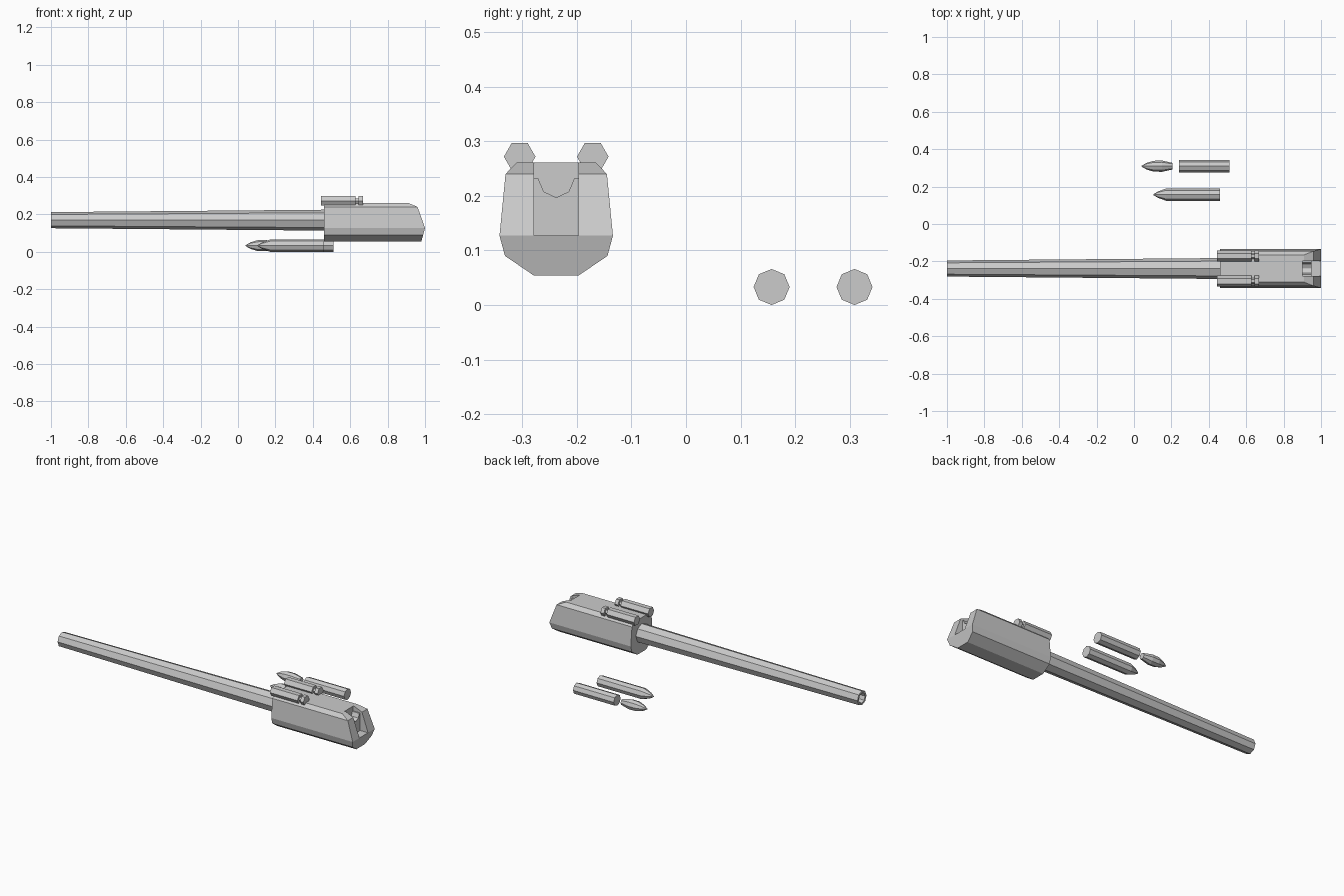
import bpy, bmesh
from math import cos, sin, pi

cube = bpy.data.objects.get("Cube")
if cube:
    bpy.data.objects.remove(cube, do_unlink=True)

GUN_Y = -0.238

steel = bpy.data.materials.new("grey_steel")
steel.use_nodes = True
GREY = (0.6, 0.6, 0.6, 1)
steel.diffuse_color = GREY
steel.node_tree.nodes["Principled BSDF"].inputs["Base Color"].default_value = GREY


def finish(name, bm):
    bmesh.ops.recalc_face_normals(bm, faces=bm.faces)
    mesh = bpy.data.meshes.new(name)
    bm.to_mesh(mesh)
    bm.free()
    mesh.materials.append(steel)
    ob = bpy.data.objects.new(name, mesh)
    bpy.context.collection.objects.link(ob)
    return ob


def lathe(name, profile, y, z, sides):
    """Turn (x, radius) pairs around an axis along x and cap both ends."""
    bm = bmesh.new()
    rings = [[bm.verts.new((x, y + r * cos(2 * pi * i / sides), z + r * sin(2 * pi * i / sides)))
              for i in range(sides)] for x, r in profile]
    for a, b in zip(rings, rings[1:]):
        for i in range(sides):
            j = (i + 1) % sides
            bm.faces.new((a[i], a[j], b[j], b[i]))
    bm.faces.new(rings[0])
    bm.faces.new(rings[-1])
    return finish(name, bm)


def prism(name, outline, direction, place):
    """Extrude a closed 2D outline; place maps its points into space."""
    bm = bmesh.new()
    face = bm.faces.new([bm.verts.new(place(*p)) for p in outline])
    new = bmesh.ops.extrude_face_region(bm, geom=[face])["geom"]
    bmesh.ops.translate(bm, vec=direction, verts=[v for v in new if isinstance(v, bmesh.types.BMVert)])
    return finish(name, bm)


def mirrored(half):
    return half + [(-y, z) for y, z in reversed(half)]


def cut(ob, cutter, operation="DIFFERENCE"):
    mod = ob.modifiers.new(operation.title(), "BOOLEAN")
    mod.operation = operation
    mod.solver = "EXACT"
    mod.object = cutter
    cutter.hide_render = True
    cutter.hide_viewport = True
    bpy.context.view_layer.objects.active = ob
    bpy.ops.object.modifier_apply(modifier=mod.name)
    bpy.data.objects.remove(cutter, do_unlink=True)


# Breech housing: faceted section trimmed to the sloped rear outline
section = mirrored([(0.041, 0.054), (0.094, 0.09), (0.104, 0.127), (0.093, 0.24), (0.073, 0.261)])
breech = prism("breech_housing", section, (0.6, 0, 0), lambda y, z: (0.46, GUN_Y + y, z))
side = [(0.4, 0), (0.965, 0), (0.98, 0.054), (1, 0.127), (0.96, 0.24), (0.91, 0.261), (0.9, 0.3), (0.4, 0.3)]
cut(breech, prism("side_trim", side, (0, 0.4, 0), lambda x, z: (x, GUN_Y - 0.2, z)), "INTERSECT")

# Loading slot open to the top and rear
slot = [(0.902, 0.127), (1.1, 0.127), (1.1, 0.35), (0.902, 0.35)]
cut(breech, prism("slot_cutter", slot, (0, 0.082, 0), lambda x, z: (x, GUN_Y - 0.041, z)))

# Breech block with a cradle groove
block = mirrored([(0.041, 0.127), (0.041, 0.232), (0.033, 0.232), (0.023, 0.208), (0.002, 0.198)])
prism("breech_block", block, (0.047, 0, 0), lambda y, z: (0.901, GUN_Y + y, z))

# Tapered barrel with an open bore
lathe("barrel", [(0.48, 0.056), (-1, 0.043), (-1, 0.03), (-0.8, 0.03)], GUN_Y, 0.169, 8)

# Recoil cylinders with rod and end collar
for label, y in (("right", -0.067), ("left", 0.067)):
    lathe(label + "_recoil_cylinder",
          [(0.445, 0.029), (0.628, 0.029), (0.628, 0.015), (0.645, 0.015), (0.645, 0.029), (0.667, 0.029)],
          GUN_Y + y, 0.272, 6)

# Ammunition: complete round, loose projectile and casing
R = 0.033
lathe("complete_round", [(0.105, 0.003), (0.128, 0.017), (0.172, R), (0.46, R)], 0.157, R, 8)
lathe("projectile", [(0.04, 0.002), (0.068, 0.018), (0.105, 0.029), (0.15, 0.03), (0.205, 0.018)], 0.309, R, 8)
lathe("casing", [(0.24, R), (0.51, R)], 0.309, R, 8)
